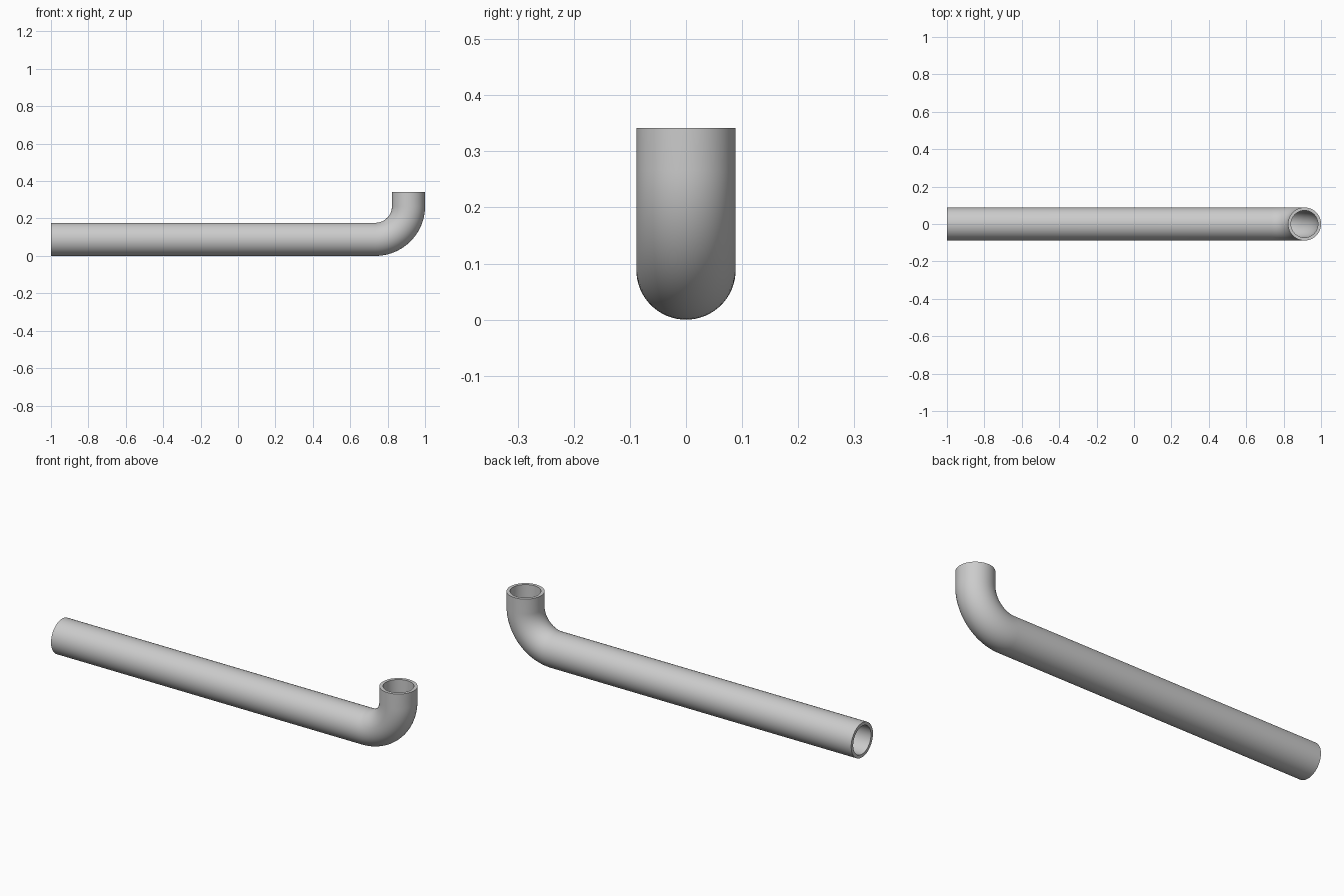
import bpy, bmesh
from math import sin, cos, pi, radians
from mathutils import Vector

cube = bpy.data.objects.get("Cube")
if cube:
    bpy.data.objects.remove(cube, do_unlink=True)

OUTER, INNER = 0.0885, 0.072
BEND = 0.177               # centreline radius of the elbow
TOP = 0.342
SIDES, BEND_STEPS = 64, 24

steel = bpy.data.materials.new("grey_metal")
steel.use_nodes = True
colour = (0.6, 0.6, 0.6, 1)
steel.diffuse_color = colour
steel.node_tree.nodes["Principled BSDF"].inputs["Base Color"].default_value = colour

# Centreline stations: (point, tilt of the cross-section)
bend_x, bend_z = 1 - OUTER - BEND, OUTER + BEND
stations = [(Vector((-1, 0, OUTER)), 0)]
for i in range(BEND_STEPS + 1):
    a = pi / 2 * i / BEND_STEPS
    stations.append((Vector((bend_x + BEND * sin(a), 0, bend_z - BEND * cos(a))), a))
stations.append((Vector((1 - OUTER, 0, TOP)), pi / 2))

bm = bmesh.new()


def ring(centre, tilt, radius):
    up = Vector((-sin(tilt), 0, cos(tilt)))
    side = Vector((0, 1, 0))
    angles = [2 * pi * k / SIDES for k in range(SIDES)]
    return [bm.verts.new(centre + radius * (cos(t) * side + sin(t) * up)) for t in angles]


# Outer wall going forward, inner wall coming back, rims joining them
rings = [ring(p, a, OUTER) for p, a in stations]
rings += [ring(p, a, INNER) for p, a in reversed(stations)]
for r, ring_a in enumerate(rings):
    ring_b = rings[(r + 1) % len(rings)]
    for k in range(SIDES):
        n = (k + 1) % SIDES
        bm.faces.new((ring_a[k], ring_a[n], ring_b[n], ring_b[k]))
bmesh.ops.recalc_face_normals(bm, faces=bm.faces)

mesh = bpy.data.meshes.new("bent_pipe")
bm.to_mesh(mesh)
bm.free()
mesh.materials.append(steel)
pipe = bpy.data.objects.new("bent_pipe", mesh)
bpy.context.collection.objects.link(pipe)

# Smooth walls with crisp rims
bpy.ops.object.select_all(action='DESELECT')
pipe.select_set(True)
bpy.context.view_layer.objects.active = pipe
bpy.ops.object.shade_smooth_by_angle(angle=radians(30))
